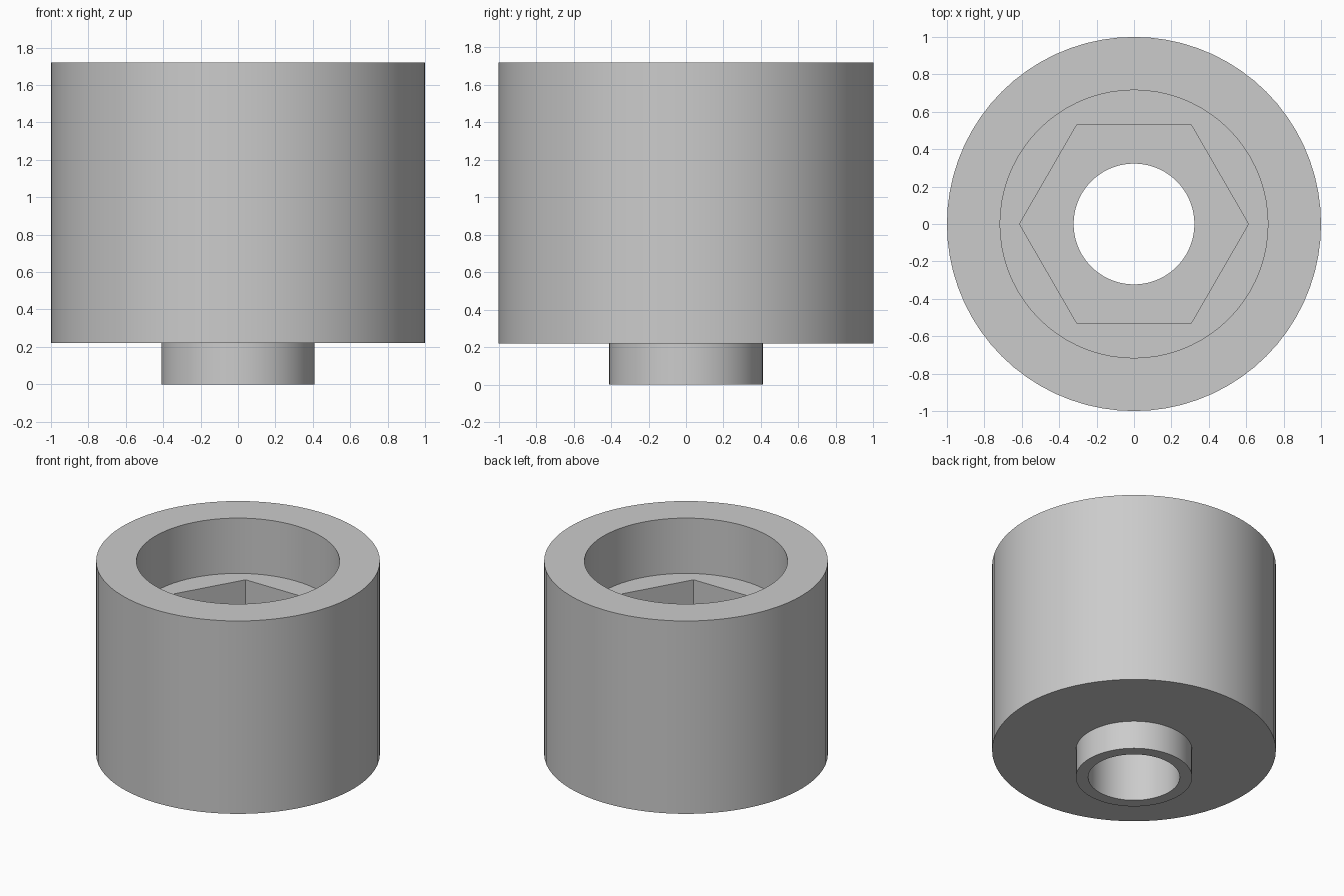
import bpy, bmesh
from math import pi, sin, cos, radians

if "Cube" in bpy.data.objects:
    bpy.data.objects.remove(bpy.data.objects["Cube"])

SIDES = 72  # multiple of six, so hexagon corners fall on points


def circle(radius):
    return lambda a: radius


def hexagon(apothem):
    return lambda a: apothem / cos(a % (pi / 3) - pi / 6)


def add_ring(bm, shape, z):
    angles = [2 * pi * i / SIDES for i in range(SIDES)]
    return [bm.verts.new((shape(a) * cos(a), shape(a) * sin(a), z)) for a in angles]


# Heights
SHOULDER, TOP = 0.22, 1.72
BORE_FLOOR, SOCKET_FLOOR = 1.29, 0.76

# Closed section: outside going up, then inside going down
hole, boss, body = circle(0.323), circle(0.41), circle(1.0)
bore, socket = circle(0.716), hexagon(0.53)
section = [
    (hole, 0), (boss, 0), (boss, SHOULDER), (body, SHOULDER), (body, TOP),
    (bore, TOP), (bore, BORE_FLOOR), (socket, BORE_FLOOR),
    (socket, SOCKET_FLOOR), (hole, SOCKET_FLOOR),
]

bm = bmesh.new()
rings = [add_ring(bm, shape, z) for shape, z in section]
for k, low in enumerate(rings):
    high = rings[(k + 1) % len(rings)]
    for i in range(SIDES):
        j = (i + 1) % SIDES
        bm.faces.new((low[i], low[j], high[j], high[i]))
bmesh.ops.recalc_face_normals(bm, faces=bm.faces[:])

mesh = bpy.data.meshes.new("hex_socket_bushing")
bm.to_mesh(mesh)
bm.free()
bushing = bpy.data.objects.new("hex_socket_bushing", mesh)
bpy.context.collection.objects.link(bushing)

# Plain grey
grey = bpy.data.materials.new("light_grey")
grey.use_nodes = True
colour = (0.6, 0.6, 0.6, 1)
grey.diffuse_color = colour
grey.node_tree.nodes["Principled BSDF"].inputs["Base Color"].default_value = colour
mesh.materials.append(grey)

# Smooth walls with crisp edges
bpy.ops.object.select_all(action="DESELECT")
bushing.select_set(True)
bpy.context.view_layer.objects.active = bushing
bpy.ops.object.shade_smooth_by_angle(angle=radians(30))
